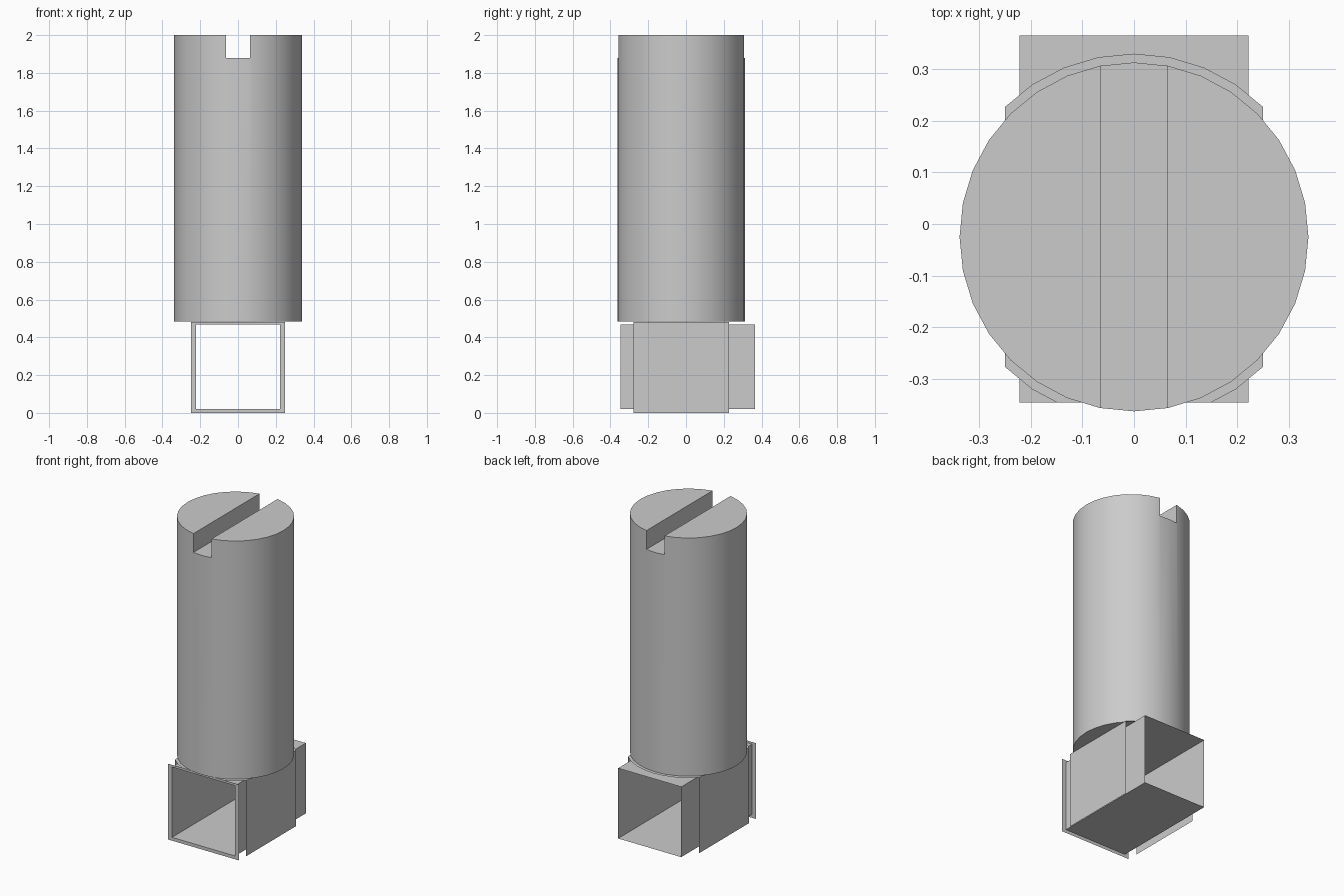
import bpy
import bmesh
import math
from mathutils import Vector

if "Cube" in bpy.data.objects:
    bpy.data.objects.remove(bpy.data.objects["Cube"], do_unlink=True)

GREY = (0.6, 0.6, 0.6, 1.0)
grey = bpy.data.materials.new("plain grey")
grey.use_nodes = True
grey.diffuse_color = GREY
grey.node_tree.nodes["Principled BSDF"].inputs["Base Color"].default_value = GREY

AXIS_Y = -0.025             # centre line of the round shank
FRONT, BACK = -0.346, 0.365  # ends of the square channel
OUTER, INNER = 0.25, 0.222   # half widths of the collar and the channel
LOW, HIGH = 0.021, 0.468     # channel floor and ceiling
TOP = 0.482                  # top of the collar


def make(name, bm):
    mesh = bpy.data.meshes.new(name)
    bm.to_mesh(mesh)
    bm.free()
    obj = bpy.data.objects.new(name, mesh)
    mesh.materials.append(grey)
    bpy.context.collection.objects.link(obj)
    return obj


def rectangle(bm, half, z0, z1, y):
    return [bm.verts.new((x, y, z)) for x, z in
            ((-half, z0), (half, z0), (half, z1), (-half, z1))]


def bridge(bm, a, b):
    for i in range(4):
        j = (i + 1) % 4
        bm.faces.new((a[i], a[j], b[j], b[i]))


# Round shank
bpy.ops.mesh.primitive_cylinder_add(vertices=32, radius=0.338, depth=2 - TOP - 0.003,
                                    location=(0, AXIS_Y, (2 + TOP + 0.003) / 2))
shank = bpy.context.object
shank.name = "round_shank"
shank.data.materials.append(grey)

# Screwdriver slot across the top
bpy.ops.mesh.primitive_cube_add(size=1, location=(0, AXIS_Y, 1.98))
cutter = bpy.context.object
cutter.name = "slot_cutter"
cutter.scale = (0.127, 1, 0.2)
cutter.hide_render = True
cutter.data.materials.append(grey)
slot = shank.modifiers.new("slot", "BOOLEAN")
slot.operation = "DIFFERENCE"
slot.solver = "EXACT"
slot.object = cutter
bpy.ops.object.select_all(action="DESELECT")
shank.select_set(True)
bpy.context.view_layer.objects.active = shank
bpy.ops.object.modifier_apply(modifier="slot")
bpy.data.objects.remove(cutter, do_unlink=True)
bpy.ops.object.shade_smooth_by_angle(angle=math.radians(30))

# Thin square channel, open at both ends
bm = bmesh.new()
bridge(bm, rectangle(bm, INNER, LOW, HIGH, FRONT), rectangle(bm, INNER, LOW, HIGH, BACK))
bmesh.ops.recalc_face_normals(bm, faces=bm.faces)
make("square_channel", bm)

# Flat frame around the front opening
bm = bmesh.new()
bridge(bm, rectangle(bm, OUTER, 0, TOP, FRONT), rectangle(bm, INNER, LOW, HIGH, FRONT))
make("front_frame", bm)

# Collar plate: a disc trimmed at the sides and front
bm = bmesh.new()
bmesh.ops.create_circle(bm, cap_ends=True, segments=32, radius=0.355)
bmesh.ops.translate(bm, verts=bm.verts, vec=(0, AXIS_Y, TOP))
for point, normal in (((OUTER, 0, 0), (1, 0, 0)),
                      ((-OUTER, 0, 0), (-1, 0, 0)),
                      ((0, FRONT, 0), (0, -1, 0))):
    bmesh.ops.bisect_plane(bm, geom=bm.verts[:] + bm.edges[:] + bm.faces[:],
                           plane_co=Vector(point), plane_no=Vector(normal),
                           clear_outer=True)
make("collar_plate", bm)

# Side walls hanging from the collar plate
reach = math.sqrt(0.355 ** 2 - OUTER ** 2)
for side, name in ((1, "left_wall"), (-1, "right_wall")):
    bm = bmesh.new()
    corners = [bm.verts.new((side * OUTER, AXIS_Y + y, z)) for y, z in
               ((-reach, 0), (reach, 0), (reach, TOP), (-reach, TOP))]
    bm.faces.new(corners if side > 0 else corners[::-1])
    make(name, bm)
